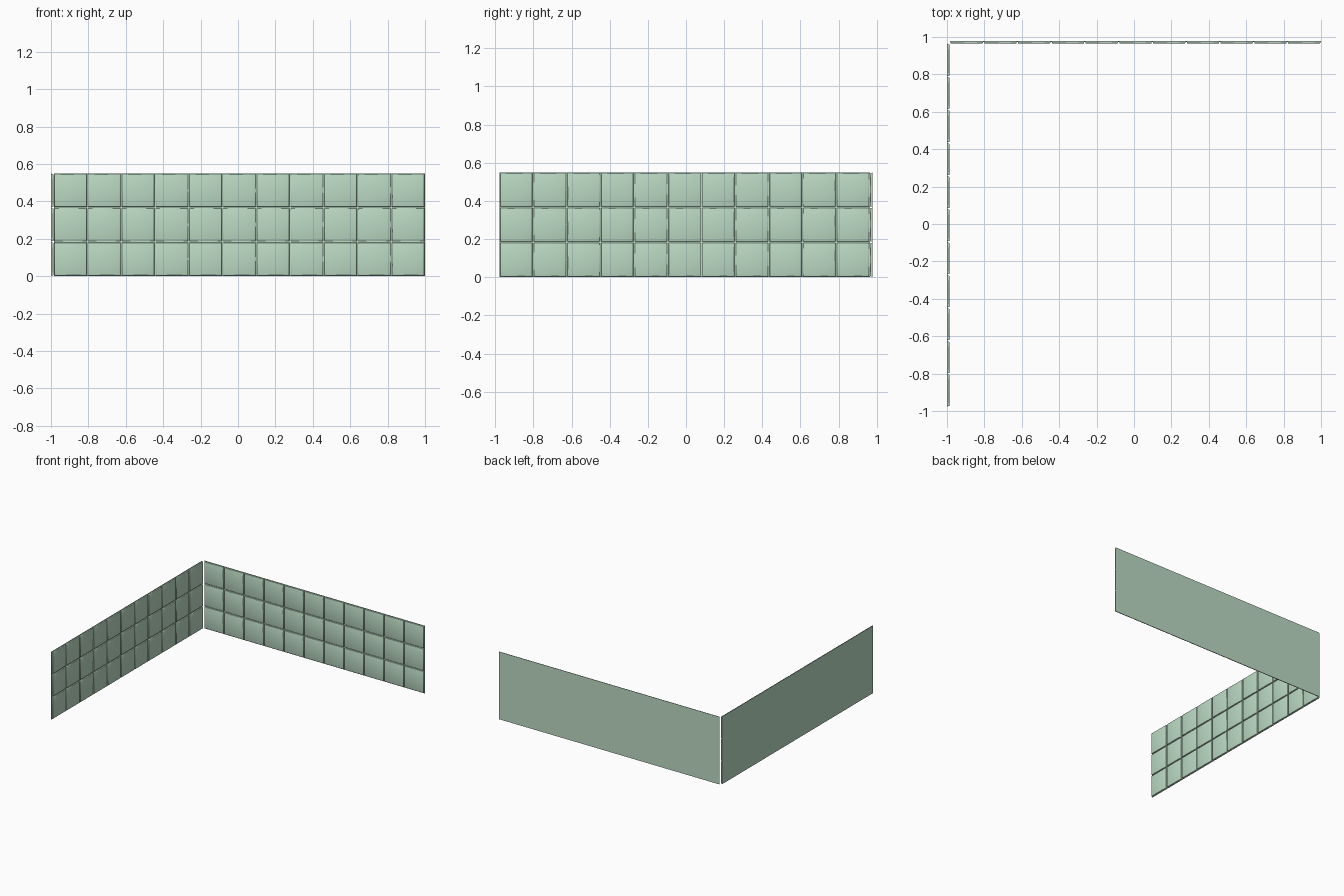
import bpy, bmesh
from mathutils import Matrix, Vector

if "Cube" in bpy.data.objects:
    bpy.data.objects.remove(bpy.data.objects["Cube"])

COLS, ROWS, HEIGHT = 11, 3, 0.55
SLAB, DEPTH = 0.004, 0.014      # backing thickness, total wall thickness
GAP, BEVEL = 0.008, 0.005       # groove between tiles, tile edge softening

mat = bpy.data.materials.new("green_glaze")
mat.diffuse_color = (0.50, 0.70, 0.55, 1)
mat.use_nodes = True
mat.node_tree.nodes["Principled BSDF"].inputs["Base Color"].default_value = mat.diffuse_color


def box(bm, lo, hi):
    lo, hi = Vector(lo), Vector(hi)
    m = Matrix.Translation((lo + hi) / 2) @ Matrix.Diagonal((*(hi - lo), 1))
    return bmesh.ops.create_cube(bm, size=1, matrix=m)["verts"]


def make_object(name, bm, matrix):
    bm.transform(matrix)
    bmesh.ops.recalc_face_normals(bm, faces=bm.faces)
    me = bpy.data.meshes.new(name)
    bm.to_mesh(me)
    bm.free()
    me.materials.append(mat)
    ob = bpy.data.objects.new(name, me)
    bpy.context.collection.objects.link(ob)
    return ob


def wall(name, length, matrix):
    """Wall along local +x, tiled face towards local -y, back at y = 0."""
    # flat backing
    bm = bmesh.new()
    box(bm, (0, -SLAB, 0), (length, 0, HEIGHT))
    make_object(name + "_backing", bm, matrix)

    # grid of tiles with rounded front edges
    bm = bmesh.new()
    px, pz, g = length / COLS, HEIGHT / ROWS, GAP / 2
    for i in range(COLS):
        for j in range(ROWS):
            box(bm, (i * px + g, -DEPTH, j * pz + g),
                ((i + 1) * px - g, -SLAB + 0.001, (j + 1) * pz - g))
    front = [e for e in bm.edges if all(v.co.y < -DEPTH + 1e-5 for v in e.verts)]
    bmesh.ops.bevel(bm, geom=front, offset=BEVEL, segments=2, profile=0.5,
                    affect='EDGES')
    tiles = make_object(name + "_tiles", bm, matrix)
    bpy.context.view_layer.objects.active = tiles
    tiles.select_set(True)
    bpy.ops.object.shade_smooth_by_angle(angle=0.9)
    tiles.select_set(False)


# back wall faces -y, left wall faces +x
wall("back_wall", 1.985, Matrix.Translation((-0.985, 0.978, 0)))
wall("left_wall", 1.942, Matrix.Translation((-1, -0.978, 0))
     @ Matrix.Rotation(1.5707963, 4, 'Z'))
